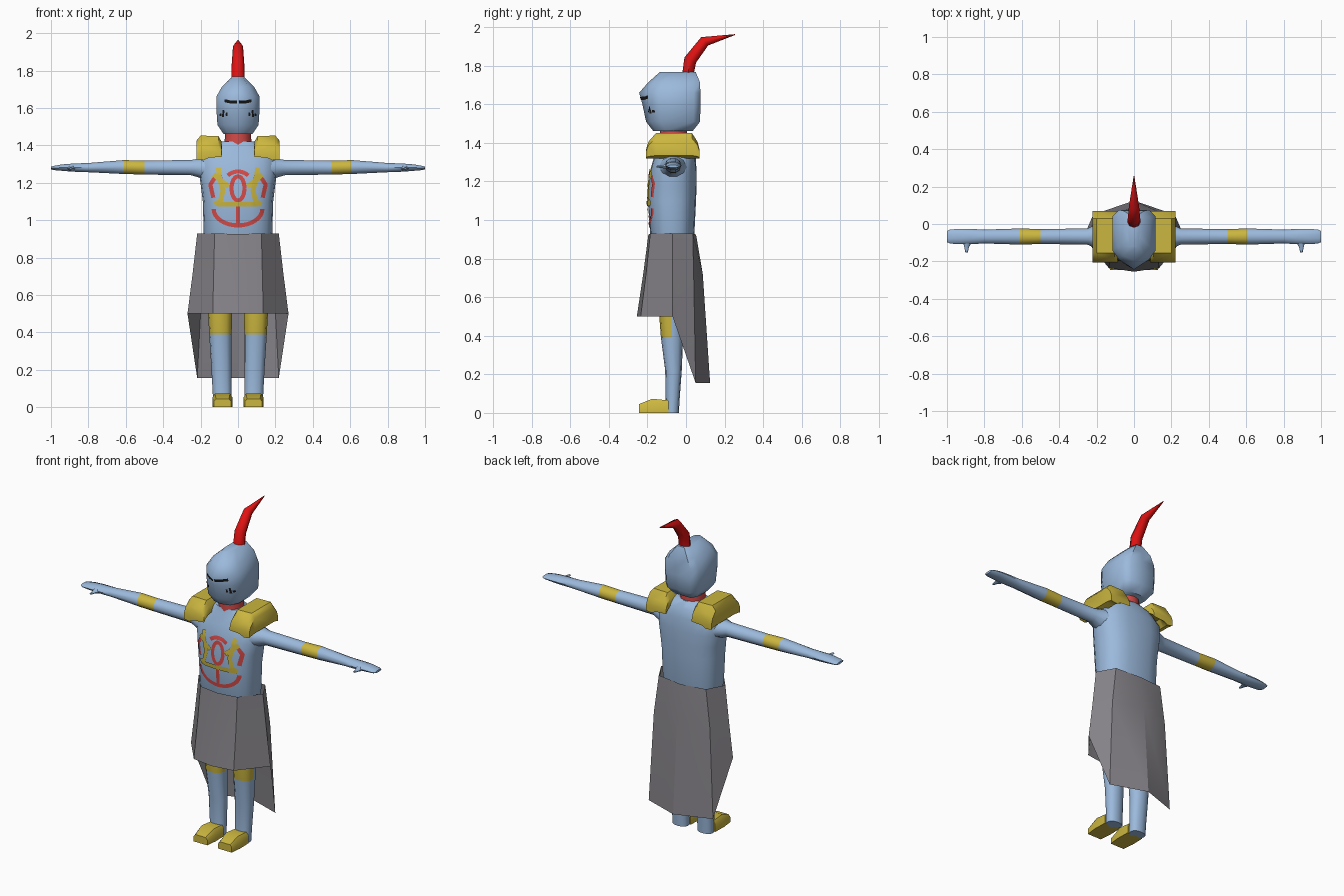
import bpy, bmesh, math
from mathutils import Vector
from mathutils.bvhtree import BVHTree

if "Cube" in bpy.data.objects:
    bpy.data.objects.remove(bpy.data.objects["Cube"])


def material(name, rgb):
    m = bpy.data.materials.new(name)
    m.diffuse_color = (*rgb, 1)
    m.use_nodes = True
    m.node_tree.nodes["Principled BSDF"].inputs["Base Color"].default_value = m.diffuse_color
    return m


STEEL = material("steel_blue", (0.33, 0.49, 0.72))
GOLD = material("gold", (0.60, 0.47, 0.05))
GREY = material("cloth_grey", (0.24, 0.23, 0.25))
RED = material("plume_red", (0.75, 0.006, 0.006))
ROSE = material("soft_red", (0.66, 0.07, 0.065))
BLACK = material("black", (0.01, 0.01, 0.01))


def finish(name, bm, mats, angle=50, recalc=True):
    if recalc:
        bmesh.ops.recalc_face_normals(bm, faces=bm.faces)
    me = bpy.data.meshes.new(name)
    bm.to_mesh(me)
    bm.free()
    for m in mats:
        me.materials.append(m)
    ob = bpy.data.objects.new(name, me)
    bpy.context.collection.objects.link(ob)
    bpy.ops.object.select_all(action='DESELECT')
    ob.select_set(True)
    bpy.context.view_layer.objects.active = ob
    if angle:
        bpy.ops.object.shade_smooth_by_angle(angle=math.radians(angle))
    return ob


def loft(name, rings, mats, rule=None, caps=True, angle=50):
    """Skin closed rings; rule(segment, face) picks the material index."""
    bm = bmesh.new()
    vs = [[bm.verts.new(p) for p in r] for r in rings]
    n = len(vs[0])
    made = []
    for s in range(len(vs) - 1):
        for i in range(n):
            j = (i + 1) % n
            made.append((s, bm.faces.new((vs[s][i], vs[s][j], vs[s + 1][j], vs[s + 1][i]))))
    if caps:
        bm.faces.new(vs[0])
        bm.faces.new(vs[-1])
    bmesh.ops.recalc_face_normals(bm, faces=bm.faces)
    bm.normal_update()
    if rule:
        for s, f in made:
            f.material_index = rule(s, f)
    return finish(name, bm, mats, angle)


def oval(n, ru, rv, power=2.0):
    """Rounded-box outline with half sizes ru, rv."""
    out = []
    for k in range(n):
        a = 2 * math.pi * k / n
        c, s = math.cos(a), math.sin(a)
        out.append((ru * math.copysign(abs(c) ** (2 / power), c),
                    rv * math.copysign(abs(s) ** (2 / power), s)))
    return out


def flat_ring(z, cx, hx, y0, y1, n=16, power=2.0):
    return [(cx + u, (y0 + y1) / 2 + v, z) for u, v in oval(n, hx, (y1 - y0) / 2, power)]


def mirrored(half):
    """Close a half outline that starts and ends on x = 0."""
    return half + [(-x, y, z) for x, y, z in half[-2:0:-1]]


# Torso and neck
torso = loft("torso", [flat_ring(z, 0, h, a, b, 20, 2.5) for z, h, a, b in [
    (0.80, .15, -.15, .02), (0.92, .183, -.185, .043), (1.10, .188, -.198, .052),
    (1.18, .198, -.195, .055), (1.25, .208, -.188, .055), (1.33, .205, -.165, .05),
    (1.385, .15, -.14, .035), (1.42, .09, -.13, .01)]], [STEEL])
loft("neck", [flat_ring(z, 0, h, -.135, .005, 12) for z, h in
              [(1.40, .075), (1.44, .07), (1.485, .07)]], [ROSE])

# Helmet with a pointed visor
head = loft("helmet", [mirrored([(0, yf, z), (h * .7, ys, z), (h, ys + .05, z),
                                 (h, yb - .035, z), (h * .7, yb, z), (0, yb, z)])
                       for z, h, yf, ys, yb in [
    (1.462, .078, -.17, -.155, .035), (1.51, .110, -.207, -.180, .073),
    (1.60, .116, -.226, -.187, .075), (1.66, .116, -.243, -.190, .075),
    (1.715, .085, -.195, -.170, .072), (1.768, .032, -.135, -.120, .05)]], [STEEL])

# Swept-back plume
plume = []
for y, z, rx, r, tilt in [(.01, 1.755, .036, .03, 0), (.022, 1.83, .034, .033, 25),
                          (.097, 1.927, .027, .028, 50), (.255, 1.962, .002, .002, 75)]:
    t = math.radians(tilt)
    plume.append([(u, y + v * math.cos(t), z - v * math.sin(t)) for u, v in oval(8, rx, r)])
loft("plume", plume, [RED])

# Skirt: short at the front, long pointed tail at the back
loft("skirt", [mirrored(h) for h in [
    [(0, -.195, .925), (.125, -.185, .93), (.218, -.07, .93), (.16, .035, .93), (0, .052, .925)],
    [(0, -.222, .72), (.13, -.207, .72), (.242, -.07, .72), (.19, .04, .70), (0, .087, .72)],
    [(0, -.255, .50), (.135, -.235, .50), (.27, -.07, .50), (.218, .05, .155), (0, .125, .155)],
]], [GREY], caps=False, angle=25)

PAD = [(.088, 1.42), (.105, 1.45), (.2, 1.452), (.222, 1.425),
       (.222, 1.335), (.185, 1.32), (.155, 1.36), (.085, 1.375)]

for sx, side in ((1, "left"), (-1, "right")):
    # Arm with a gold elbow band
    arm = [[(sx * x, -.067 + u, cz + v) for u, v in oval(10, ry, rz)] for x, ry, cz, rz in [
        (.14, .085, 1.265, .075), (.20, .065, 1.278, .055), (.25, .043, 1.281, .043),
        (.50, .040, 1.281, .039), (.61, .043, 1.284, .039), (.80, .037, 1.281, .026),
        (.88, .041, 1.281, .023), (.94, .041, 1.281, .018), (.985, .037, 1.279, .012),
        (1.0, .03, 1.279, .007)]]
    loft(side + "_arm", arm, [STEEL, GOLD], lambda s, f: int(s == 3))
    loft(side + "_thumb", [[(sx * (x + u), y, 1.277 + v) for u, v in oval(6, r, r * .7)]
                           for x, y, r in [(.89, -.095, .024), (.895, -.125, .012),
                                           (.895, -.152, .007)]], [STEEL])

    # Shoulder pad, lower at its front and back ends
    loft(side + "_shoulder_pad",
         [[(sx * x, y, 1.32 + (z - 1.32) * k) for x, z in PAD] for y, k in [
             (-.207, .35), (-.195, .65), (-.155, 1), (.03, 1), (.06, .65), (.07, .35)]],
         [GOLD], angle=40)

    # Leg with a gold plate on the front of the knee
    leg = [flat_ring(z, sx * cx, rx, a, b, 12, 2.3) for z, cx, rx, a, b in [
        (.88, .095, .075, -.145, .0), (.52, .096, .065, -.14, -.015),
        (.39, .094, .060, -.13, -.015), (.22, .089, .054, -.108, -.022),
        (.07, .085, .050, -.105, -.033), (.0, .084, .049, -.108, -.037)]]
    loft(side + "_leg", leg, [STEEL, GOLD],
         lambda s, f: int(s == 1 and f.normal.y < -.15))

    # Foot
    loft(side + "_foot", [[(sx * (.083 + w), y, 0), (sx * (.083 + w), y, h * .7),
                           (sx * (.083 + w * .75), y, h), (sx * (.083 - w * .75), y, h),
                           (sx * (.083 - w), y, h * .7), (sx * (.083 - w), y, 0)]
                          for y, w, h in [(-.245, .046, .045), (-.175, .054, .073),
                                          (-.09, .052, .065)]], [GOLD], angle=40)


def paint(name, strokes, mat, target, width, lift=.004):
    """Thin ribbons laid on the front surface of target along x, z paths."""
    src = bmesh.new()
    src.from_mesh(target.data)
    tree = BVHTree.FromBMesh(src)
    bm = bmesh.new()
    for path in strokes:
        pts = []
        for a, b in zip(path, path[1:]):
            a, b = Vector(a), Vector(b)
            k = max(1, int((b - a).length / .012))
            pts += [a.lerp(b, i / k) for i in range(k)]
        pts.append(Vector(path[-1]))
        prev = None
        for i, p in enumerate(pts):
            d = (pts[min(i + 1, len(pts) - 1)] - pts[max(i - 1, 0)]).normalized()
            row = []
            for s in (-1, 0, 1):
                q = p + Vector((-d.y, d.x)) * s * width / 2
                hit = tree.ray_cast(Vector((q.x, -1, q.y)), Vector((0, 1, 0)))[0]
                row.append(bm.verts.new((q.x, hit.y - lift, q.y)))
            if prev:
                for s in (0, 1):
                    bm.faces.new((prev[s], row[s], row[s + 1], prev[s + 1]))
            prev = row
    for f in bm.faces:
        f.normal_update()
        if f.normal.y > 0:
            f.normal_flip()
    src.free()
    return finish(name, bm, [mat], recalc=False)


def arc(cx, cz, rx, rz, a0, a1, n=16):
    t = [math.radians(a0 + (a1 - a0) * i / n) for i in range(n + 1)]
    return [(cx + rx * math.cos(a), cz + rz * math.sin(a)) for a in t]


def both(path):
    return [path, [(-x, z) for x, z in path]]


# Chest ornament
paint("chest_red_bands", [arc(0, 1.17, .085, .09, 50, 130), arc(0, 1.17, .035, .065, 0, 360),
                          arc(0, 1.06, .13, .088, 180, 360, 24), [(0, 1.08), (0, .975)]]
      + both([(.085, 1.235), (.125, 1.225), (.148, 1.19), (.132, 1.12)]), ROSE, torso, .022)
paint("chest_gold_bands", both([(.105, 1.28), (.098, 1.22), (.08, 1.16), (.095, 1.10), (.125, 1.085)])
      + both([(.05, 1.18), (.085, 1.205), (.13, 1.245)])
      + [[(-.11, 1.085), (0, 1.085), (.11, 1.085)]], GOLD, torso, .026, .007)

# Visor slit and breathing holes
paint("visor_slit", both([(.005, 1.631), (.04, 1.632), (.072, 1.639)]), BLACK, head, .016)
paint("breathing_holes", both([(.077, 1.588), (.081, 1.552)]) + both([(.06, 1.575), (.062, 1.558)])
      + both([(.092, 1.57), (.094, 1.557)]), BLACK, head, .010)
